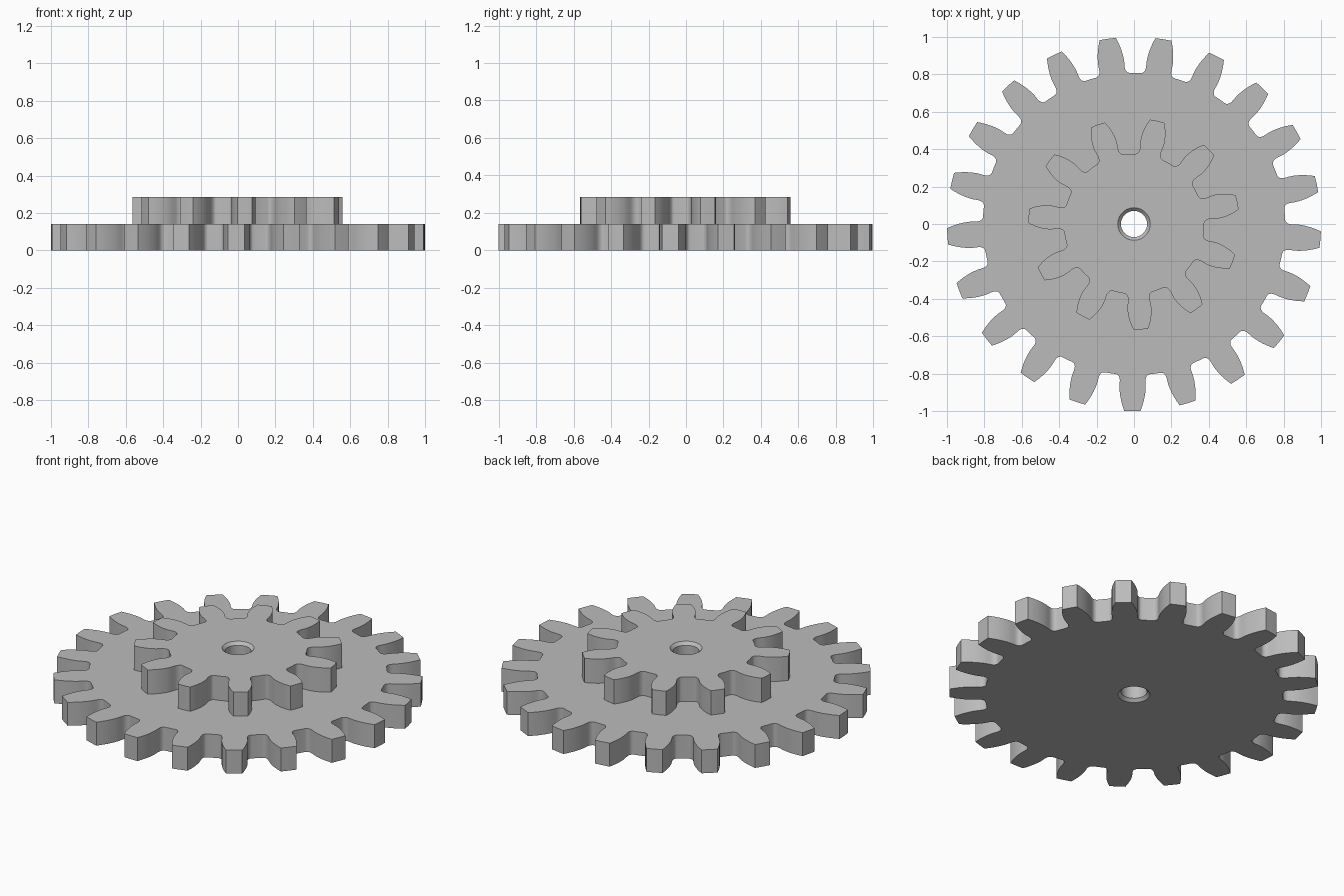
import bpy
import bmesh
from math import sin, cos, pi, radians, asin

if "Cube" in bpy.data.objects:
    bpy.data.objects.remove(bpy.data.objects["Cube"])

grey = bpy.data.materials.new("plain grey")
grey.use_nodes = True
colour = (0.5, 0.5, 0.5, 1)
grey.diffuse_color = colour
grey.node_tree.nodes["Principled BSDF"].inputs["Base Color"].default_value = colour

BORE, BORE_RIM, CHAMFER, SIDES = 0.07, 0.087, 0.017, 48


def smooth_path(points, steps=3):
    """Catmull-Rom curve through (radius, half width) points."""
    ext = [points[0]] + points + [points[-1]]
    path = []
    for a, b, c, d in zip(ext, ext[1:], ext[2:], ext[3:]):
        for k in range(steps):
            t = k / steps
            path.append(tuple(
                0.5 * (2 * q + (s - p) * t + (2 * p - 5 * q + 4 * s - u) * t ** 2
                       + (3 * q - p - 3 * s + u) * t ** 3)
                for p, q, s, u in zip(a, b, c, d)))
    return path + [points[-1]]


def outline(teeth, phase, flank):
    """Closed gear outline: every tooth is a mirrored flank plus a tip point."""
    side = [(r, asin(w / r)) for r, w in smooth_path(flank)]
    tooth = ([(r, -a) for r, a in reversed(side)] + [(side[0][0], 0)] + side
             + [(side[-1][0], pi / teeth)])
    pts = []
    for i in range(teeth):
        mid = radians(phase) + 2 * pi * i / teeth
        pts += [(r * cos(mid + a), r * sin(mid + a)) for r, a in tooth]
    return pts


def circle(radius):
    return [(radius * cos(2 * pi * i / SIDES), radius * sin(2 * pi * i / SIDES))
            for i in range(SIDES)]


def gear(name, teeth, phase, flank, low, high, chamfer_low):
    bm = bmesh.new()

    def ring(pts, z):
        verts = [bm.verts.new((x, y, z)) for x, y in pts]
        edges = [bm.edges.new((v, w)) for v, w in zip(verts, verts[1:] + verts[:1])]
        return verts, edges

    def wall(a, b):
        for i in range(len(a)):
            j = (i + 1) % len(a)
            bm.faces.new((a[i], a[j], b[j], b[i]))

    # Toothed rim
    pts = outline(teeth, phase, flank)
    bottom, bottom_edges = ring(pts, low)
    top, top_edges = ring(pts, high)
    wall(bottom, top)

    # Bore, with a chamfer at the open end
    levels = [(BORE, low), (BORE, high)]
    if chamfer_low:
        levels = [(BORE_RIM, low), (BORE, low + CHAMFER), (BORE, high)]
    else:
        levels = [(BORE, low), (BORE, high - CHAMFER), (BORE_RIM, high)]
    bore = [ring(circle(r), z) for r, z in levels]
    for a, b in zip(bore, bore[1:]):
        wall(b[0], a[0])

    # Flat faces
    caps = [(top_edges + bore[-1][1], 1)]
    if chamfer_low:
        caps.append((bottom_edges + bore[0][1], -1))
    for edges, up in caps:
        made = bmesh.ops.triangle_fill(bm, edges=edges, use_beauty=True, normal=(0, 0, up))
        for f in made["geom"]:
            if isinstance(f, bmesh.types.BMFace):
                f.normal_update()
                if f.normal.z * up < 0:
                    f.normal_flip()

    mesh = bpy.data.meshes.new(name)
    bm.to_mesh(mesh)
    bm.free()
    mesh.materials.append(grey)
    obj = bpy.data.objects.new(name, mesh)
    bpy.context.collection.objects.link(obj)
    bpy.ops.object.select_all(action='DESELECT')
    obj.select_set(True)
    bpy.context.view_layer.objects.active = obj
    bpy.ops.object.shade_smooth_by_angle(angle=radians(25))


# Flanks run from tip to root as (radius, half width)
large_flank = [(1.0, .044), (.96, .057), (.92, .066), (.88, .070), (.85, .069),
               (.833, .069), (.82, .073), (.811, .081), (.808, .092)]
small_flank = [(.565, .039), (.53, .053), (.49, .062), (.455, .064), (.43, .061),
               (.405, .057), (.39, .059), (.379, .065), (.375, .075)]

gear("large_gear", 21, -90.5, large_flank, 0, 0.14, True)
gear("small_gear", 11, -86.3, small_flank, 0.14, 0.285, False)
